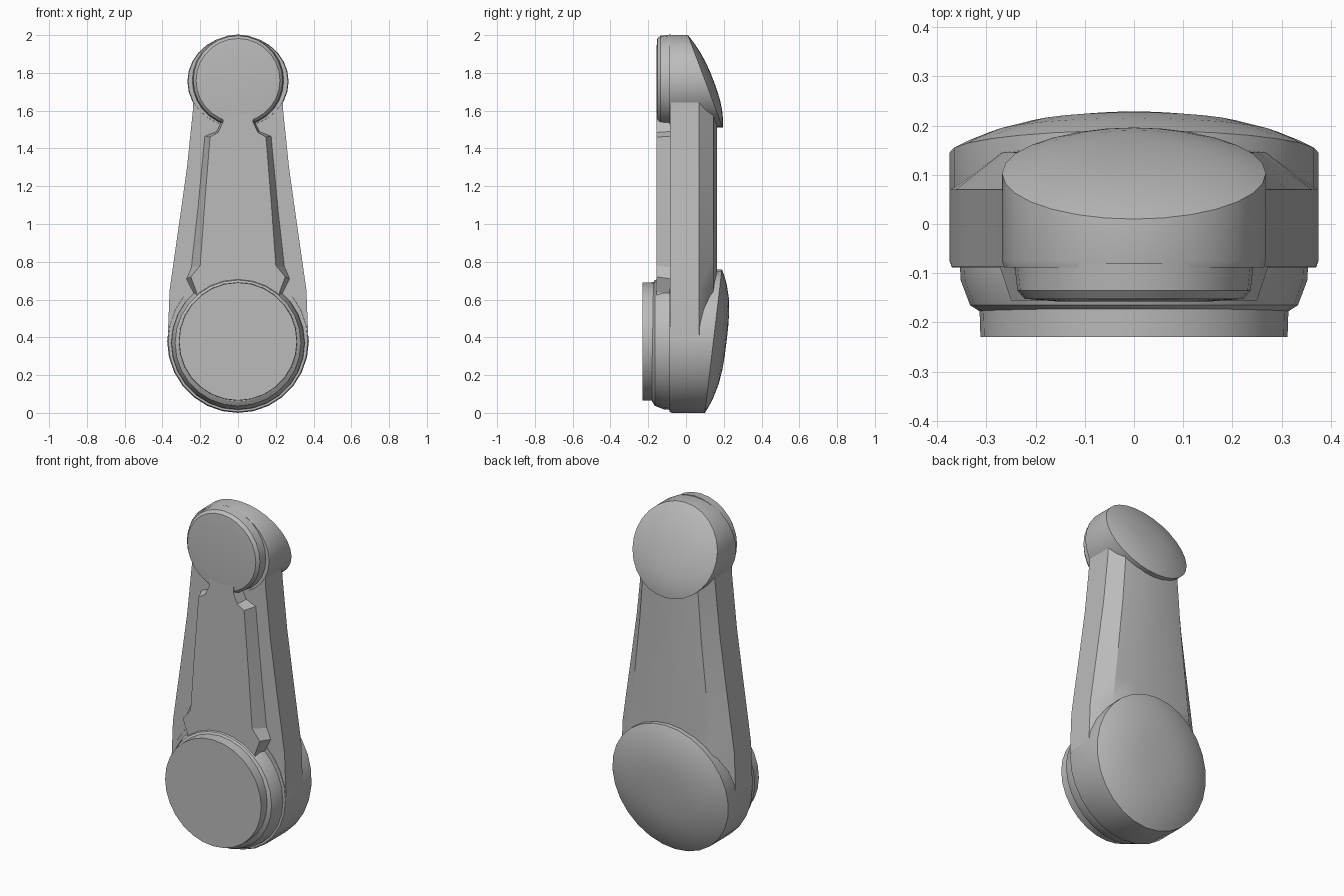
import bpy, bmesh, math

cube = bpy.data.objects.get("Cube")
if cube:
    bpy.data.objects.remove(cube, do_unlink=True)

SIDES = 28
grey = bpy.data.materials.new("plain_grey")
grey.use_nodes = True
COLOUR = (0.5, 0.5, 0.5, 1)
grey.diffuse_color = COLOUR
grey.node_tree.nodes["Principled BSDF"].inputs["Base Color"].default_value = COLOUR


def loft(name, rings, angle=32):
    """Skin a list of equal-length closed rings and cap both ends."""
    bm = bmesh.new()
    loops = [[bm.verts.new(p) for p in ring] for ring in rings]
    for a, b in zip(loops, loops[1:]):
        for i in range(len(a)):
            j = (i + 1) % len(a)
            bm.faces.new((a[i], a[j], b[j], b[i]))
    bm.faces.new(loops[0])
    bm.faces.new(loops[-1])
    bmesh.ops.recalc_face_normals(bm, faces=bm.faces)
    mesh = bpy.data.meshes.new(name)
    bm.to_mesh(mesh)
    bm.free()
    mesh.materials.append(grey)
    obj = bpy.data.objects.new(name, mesh)
    bpy.context.collection.objects.link(obj)
    bpy.ops.object.select_all(action='DESELECT')
    obj.select_set(True)
    bpy.context.view_layer.objects.active = obj
    bpy.ops.object.shade_smooth_by_angle(angle=math.radians(angle))
    return obj


def ring(zc, rx, rz, depth):
    """Ellipse facing the front; depth gives y from z."""
    pts = []
    for i in range(SIDES):
        a = math.tau * i / SIDES
        z = zc + rz * math.sin(a)
        pts.append((rx * math.cos(a), depth(z), z))
    return pts


def joint(name, zc, rx, rz, y_low, y_high, bulge, power):
    """Round joint with a flat front and a tilted, domed back."""
    def tilted(z, lift=0.0):
        t = (z - zc + rz) / (2 * rz)
        return y_low + (y_high - y_low) * t + lift
    rings = [ring(zc, rx * 0.985, rz * 0.985, lambda z: -0.088),
             ring(zc, rx, rz, lambda z: -0.075),
             ring(zc, rx, rz, tilted)]
    for f in (0.93, 0.8, 0.6, 0.4, 0.2, 0.04):
        lift = bulge * (1 - f ** power)
        rings.append(ring(zc, rx * f, rz * f, lambda z: tilted(z, lift)))
    return loft(name, rings)


def disc(name, zc, steps):
    """Stepped round plate from (y, radius) pairs."""
    return loft(name, [ring(zc, r, r, lambda z, y=y: y) for y, r in steps])


# Large lower joint and small upper joint
joint("lower_joint", 0.38, 0.375, 0.38, 0.10, 0.19, 0.07, 3)
joint("upper_joint", 1.755, 0.268, 0.245, 0.195, 0.01, 0.045, 2.5)

# Tapered arm between the joints, bevelled towards the back
sections = []
for z, w in ((0.4, 0.372), (0.65, 0.362), (0.82, 0.338), (1.0, 0.312),
             (1.3, 0.27), (1.6, 0.239), (1.66, 0.236)):
    half = [(w, -0.086), (w, 0.07), (0.74 * w, 0.145), (0.35 * w, 0.163)]
    outline = half + [(-x, y) for x, y in reversed(half)]
    sections.append([(x, y, z) for x, y in outline])
loft("arm", sections)

# Raised front plate with notched shoulders and sloping sides
front = [(0.08, 1.6), (0.08, 1.54), (0.105, 1.485), (0.148, 1.46),
         (0.177, 1.1), (0.2, 0.78), (0.25, 0.72), (0.22, 0.64), (0.22, 0.5)]
base = [(0.085, 1.6), (0.085, 1.55), (0.115, 1.49), (0.178, 1.465),
        (0.213, 1.1), (0.25, 0.77), (0.275, 0.71), (0.235, 0.63), (0.235, 0.5)]


def mirrored(half, y):
    return [(x, y, z) for x, z in half] + [(-x, y, z) for x, z in reversed(half)]


loft("front_plate", [mirrored(base, -0.08), mirrored(front, -0.155)], 20)

# Round front covers
disc("upper_cover", 1.76, [(-0.08, 0.243), (-0.135, 0.237), (-0.152, 0.222),
                           (-0.157, 0.16)])
disc("lower_collar", 0.37, [(-0.08, 0.354), (-0.115, 0.352), (-0.165, 0.333),
                            (-0.18, 0.31)])
disc("lower_cap", 0.378, [(-0.17, 0.314), (-0.23, 0.312)])
